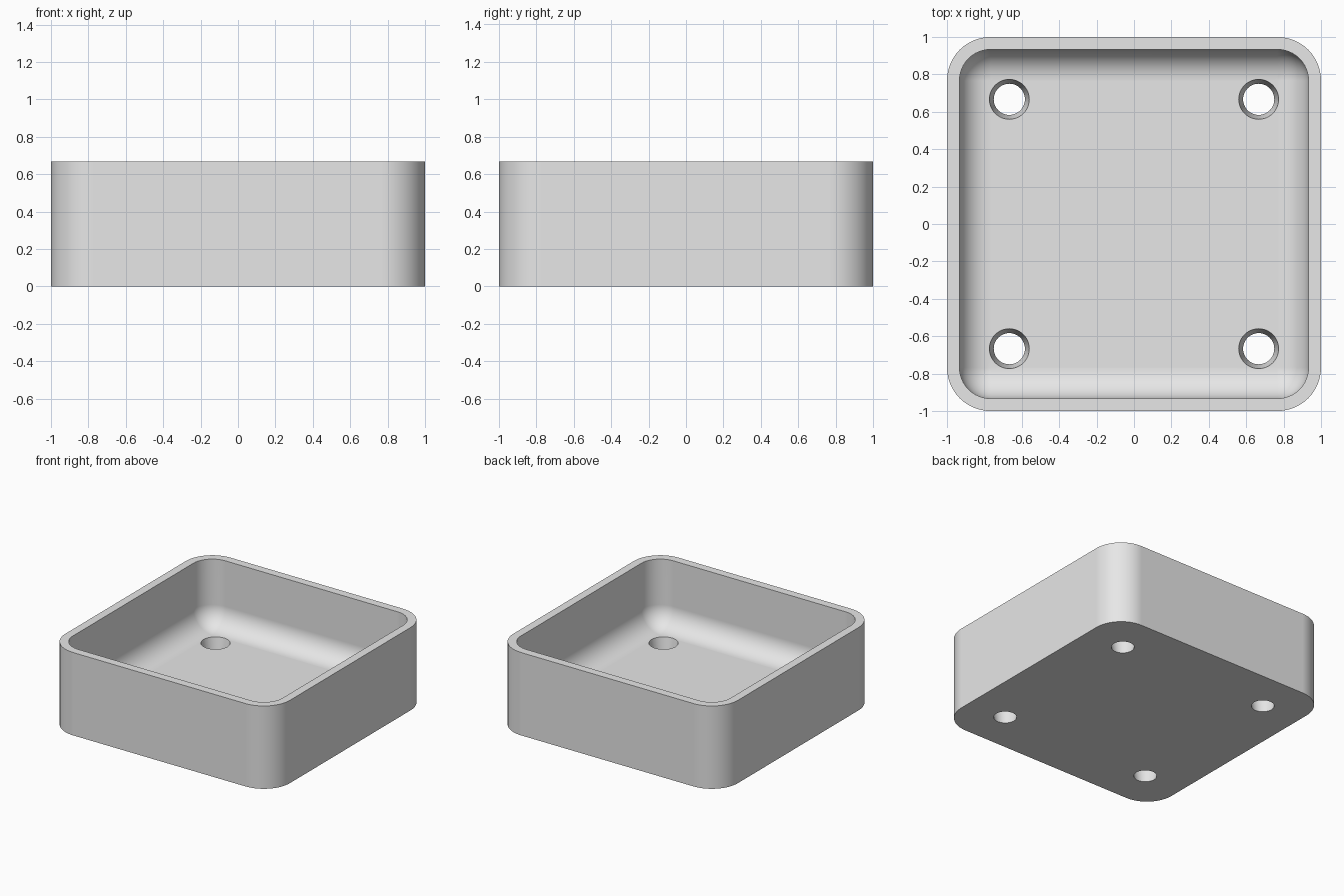
import bpy
import bmesh
import math

if "Cube" in bpy.data.objects:
    bpy.data.objects.remove(bpy.data.objects["Cube"], do_unlink=True)

UNIT = 2 / 30
HEIGHT, FLOOR = 10 * UNIT, 2 * UNIT
OUTER, INNER = 15 * UNIT, 14 * UNIT
OUTER_RADIUS, INNER_RADIUS = 3.5 * UNIT, 2.5 * UNIT
HOLE_POS, HOLE_TOP, HOLE_BOTTOM = 10 * UNIT, 1.6 * UNIT, 1.25 * UNIT
STEPS = 12

grey = bpy.data.materials.new("light grey")
grey.use_nodes = True
colour = (0.8, 0.8, 0.8, 1)
grey.diffuse_color = colour
grey.node_tree.nodes["Principled BSDF"].inputs["Base Color"].default_value = colour


def rounded_square(bm, half, radius, z):
    """Ring of vertices around a square with round corners."""
    ring = []
    for corner in range(4):
        mid = math.radians(45 + 90 * corner)
        cx = math.copysign(half - radius, math.cos(mid))
        cy = math.copysign(half - radius, math.sin(mid))
        for i in range(STEPS + 1):
            a = math.pi / 2 * (corner + i / STEPS)
            ring.append(bm.verts.new((cx + radius * math.cos(a), cy + radius * math.sin(a), z)))
    return ring


def make_object(name, bm):
    bmesh.ops.recalc_face_normals(bm, faces=bm.faces)
    mesh = bpy.data.meshes.new(name)
    bm.to_mesh(mesh)
    bm.free()
    mesh.materials.append(grey)
    obj = bpy.data.objects.new(name, mesh)
    bpy.context.collection.objects.link(obj)
    return obj


# Tray body: outer wall, rim, inner wall, rounded floor edge
bm = bmesh.new()
rings = [rounded_square(bm, OUTER, OUTER_RADIUS, 0),
         rounded_square(bm, OUTER, OUTER_RADIUS, HEIGHT),
         rounded_square(bm, INNER, INNER_RADIUS, HEIGHT)]
for i in range(STEPS + 1):
    a = math.pi / 2 * i / STEPS
    inset = INNER_RADIUS * (1 - math.cos(a))
    rings.append(rounded_square(bm, INNER - inset, INNER_RADIUS - inset,
                                FLOOR + INNER_RADIUS * (1 - math.sin(a))))
for low, high in zip(rings, rings[1:]):
    for i in range(len(low)):
        j = (i + 1) % len(low)
        bm.faces.new((low[i], low[j], high[j], high[i]))
bm.faces.new(rings[0])
bm.faces.new(rings[-1])
bmesh.ops.remove_doubles(bm, verts=bm.verts, dist=0.0005)
tray = make_object("tray", bm)

# Four tapered screw holes through the floor
bm = bmesh.new()
taper = (HOLE_TOP - HOLE_BOTTOM) / FLOOR
extra = 0.05
for sx in (-1, 1):
    for sy in (-1, 1):
        made = bmesh.ops.create_cone(bm, cap_ends=True, segments=48,
                                     radius1=HOLE_BOTTOM - taper * extra,
                                     radius2=HOLE_TOP + taper * extra,
                                     depth=FLOOR + 2 * extra)
        bmesh.ops.translate(bm, verts=made["verts"],
                            vec=(sx * HOLE_POS, sy * HOLE_POS, FLOOR / 2))
cutter = make_object("hole_cutter", bm)
cutter.hide_render = True

bpy.ops.object.select_all(action="DESELECT")
tray.select_set(True)
bpy.context.view_layer.objects.active = tray
cut = tray.modifiers.new("screw holes", "BOOLEAN")
cut.operation = "DIFFERENCE"
cut.solver = "EXACT"
cut.object = cutter
bpy.ops.object.modifier_apply(modifier=cut.name)
bpy.data.objects.remove(cutter, do_unlink=True)

# Smooth curved walls, crisp rim and flat floor
bpy.ops.object.shade_smooth_by_angle(angle=math.radians(30))
weighted = tray.modifiers.new("flat faces", "WEIGHTED_NORMAL")
weighted.keep_sharp = True
